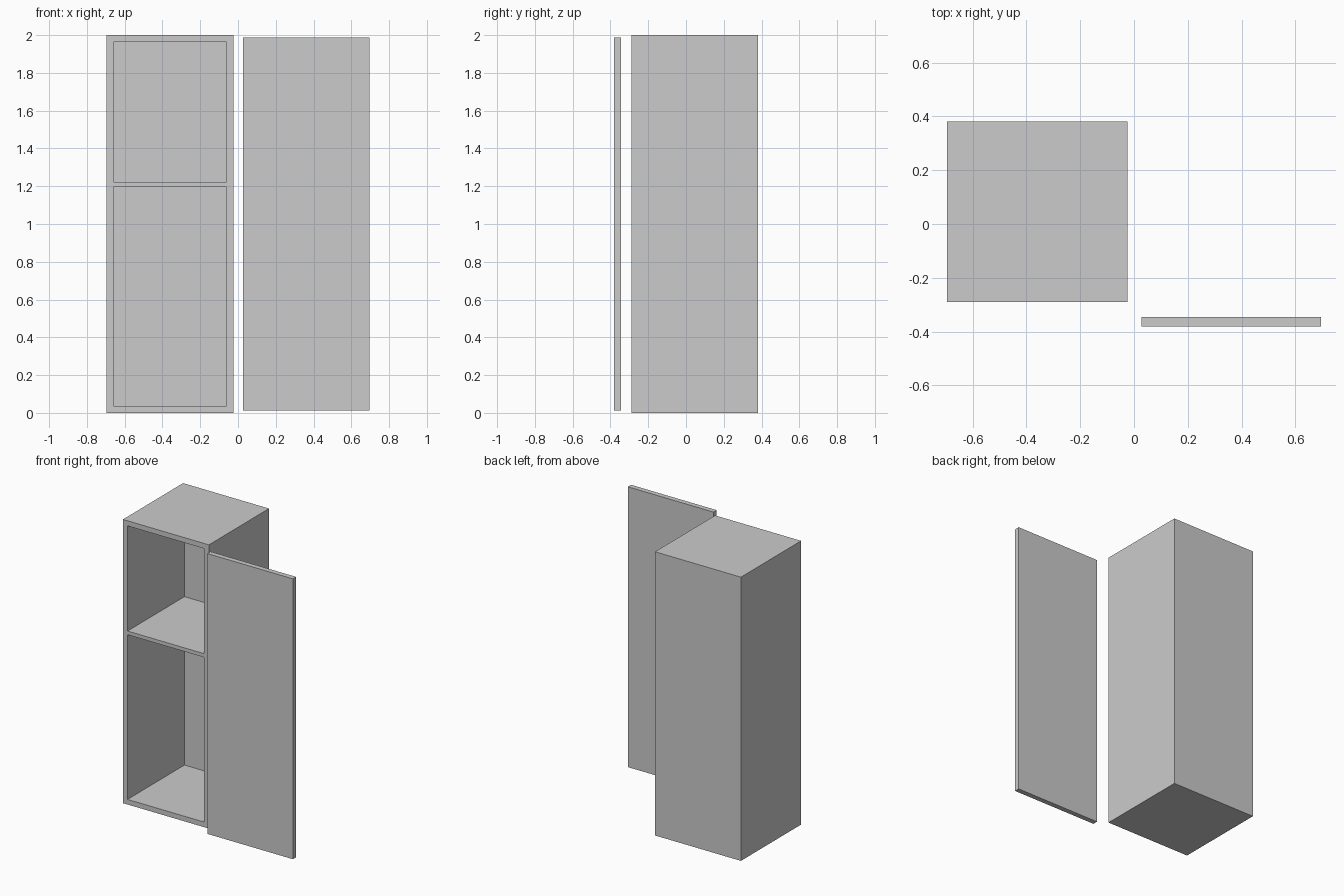
import bpy

if "Cube" in bpy.data.objects:
    bpy.data.objects.remove(bpy.data.objects["Cube"])

def box(name, lo, hi):
    bpy.ops.mesh.primitive_cube_add(size=1, location=[(a + b) / 2 for a, b in zip(lo, hi)])
    ob = bpy.context.object
    ob.name = name
    ob.scale = [b - a for a, b in zip(lo, hi)]
    bpy.ops.object.transform_apply(location=False, rotation=False, scale=True)
    return ob

X0, X1 = -0.695, -0.025     # cabinet sides
Y0, Y1 = -0.289, 0.381      # cabinet front and back
T = 0.036                   # panel thickness

# Cabinet carcass, hollowed into two compartments that leave a fixed shelf
cabinet = box("cabinet", (X0, Y0, 0), (X1, Y1, 2))
for name, z0, z1 in (("lower_cutter", T, 1.197), ("upper_cutter", 1.223, 2 - T)):
    cutter = box(name, (X0 + T, Y0 - 0.03, z0), (X1 - T, Y1 - T, z1))
    cutter.hide_render = True
    cutter.hide_viewport = True
    cutter.display_type = 'WIRE'
    mod = cabinet.modifiers.new(name, 'BOOLEAN')
    mod.operation = 'DIFFERENCE'
    mod.solver = 'EXACT'
    mod.object = cutter

# Door, detached and set forward beside the cabinet
box("door", (0.027, -0.381, 0.012), (0.695, -0.345, 1.988))
